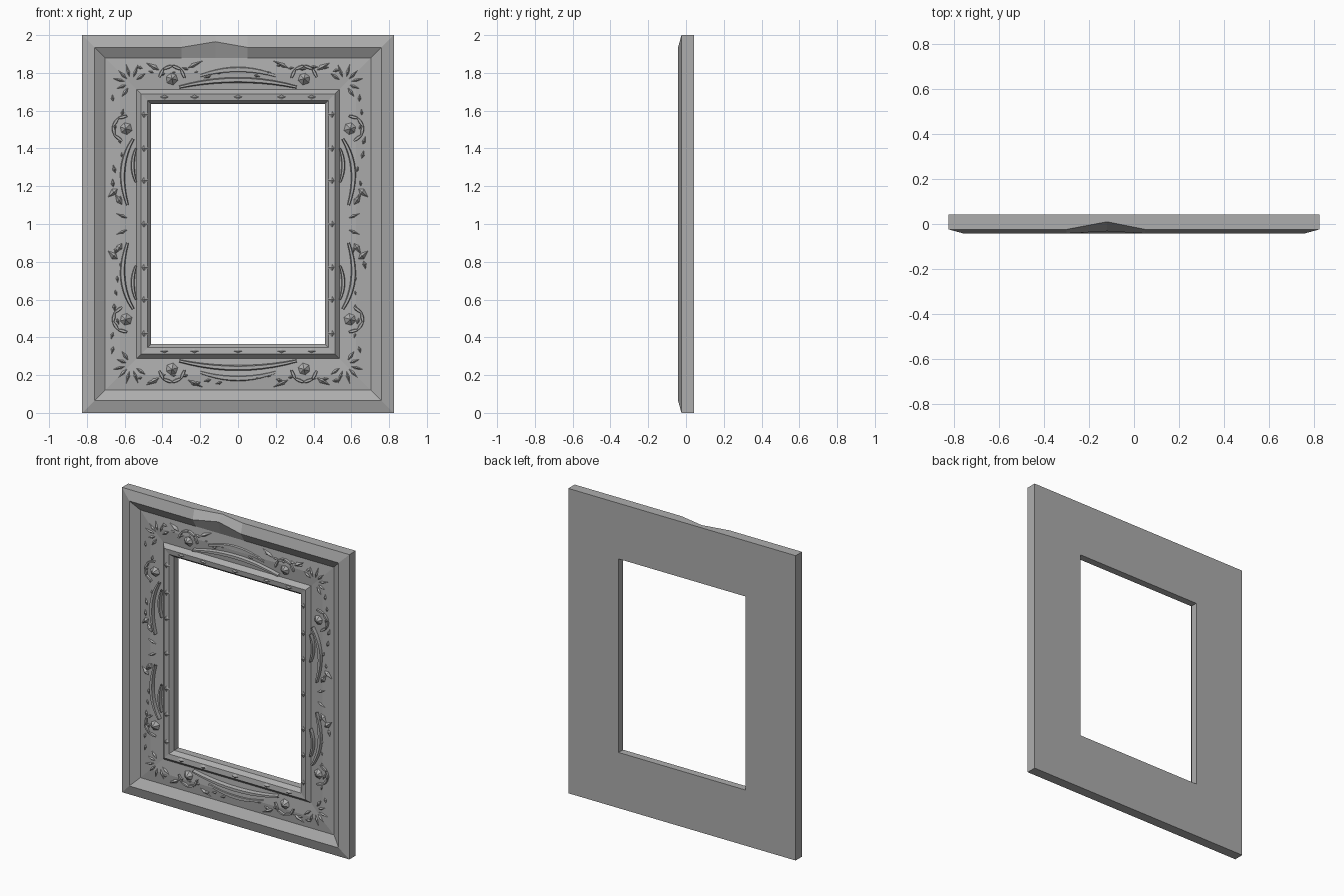
import bpy, bmesh, math, random
from mathutils import Vector

if "Cube" in bpy.data.objects:
    bpy.data.objects.remove(bpy.data.objects["Cube"])
random.seed(4)

grey = bpy.data.materials.new("stone grey")
grey.use_nodes = True
colour = (0.42, 0.42, 0.42, 1)
grey.diffuse_color = colour
grey.node_tree.nodes["Principled BSDF"].inputs["Base Color"].default_value = colour

HX, FIELD = 0.825, -0.008
QUADRANTS = [(sx, sz) for sx in (1, -1) for sz in (1, -1)]


def finish(bm, name, relief=True):
    if relief:
        # open carved pieces always face the front
        bm.normal_update()
        bmesh.ops.reverse_faces(bm, faces=[f for f in bm.faces if f.normal.y > 0])
    else:
        bmesh.ops.recalc_face_normals(bm, faces=bm.faces)
    mesh = bpy.data.meshes.new(name)
    bm.to_mesh(mesh)
    bm.free()
    mesh.materials.append(grey)
    bpy.context.collection.objects.link(bpy.data.objects.new(name, mesh))


def fan(bm, outline, peak):
    """Faceted mound: outline points (x, z) on the field, one raised peak (x, z, y)."""
    ring = [bm.verts.new((x, y, z + 1)) for x, z, y in outline]
    top = bm.verts.new((peak[0], peak[2], peak[1] + 1))
    for i, v in enumerate(ring):
        bm.faces.new((v, ring[(i + 1) % len(ring)], top))


def strap(bm, path, width, height, s):
    """Curved band with a flat crest, tapering to its ends."""
    a, b, c = (Vector(p) for p in path)
    rows, n = [], 10
    for i in range(n + 1):
        t = i / n
        p = a * (1 - t) ** 2 + b * 2 * t * (1 - t) + c * t * t
        d = ((b - a) * (1 - t) + (c - b) * t).normalized()
        side = Vector((-d.y, d.x)) * width * (0.5 + 0.5 * math.sin(math.pi * t))
        row = []
        for k, y in ((-1, 0.0), (-0.5, height), (0.5, height), (1, 0.0)):
            q = p + side * k
            row.append(bm.verts.new((q.x * s[0], y, q.y * s[1] + 1)))
        rows.append(row)
    for r, q in zip(rows, rows[1:]):
        for k in range(3):
            bm.faces.new((r[k], r[k + 1], q[k + 1], q[k]))


def leaf(bm, x, z, angle, length, width, height, s):
    """Pointed leaf with its peak near the root."""
    d = Vector((math.cos(angle), math.sin(angle)))
    n = Vector((-d.y, d.x))
    root = Vector((x, z))
    pts = [root, root + d * length * 0.4 + n * width, root + d * length,
           root + d * length * 0.4 - n * width]
    pk = root + d * length * 0.45
    fan(bm, [(p.x * s[0], p.y * s[1], 0.0) for p in pts], (pk.x * s[0], pk.y * s[1], height))


# Moulded frame: section (inset from the outer edge, depth) swept round with mitred corners
section = [(0, 0.042), (0, -0.024), (0.065, -0.042), (0.122, FIELD), (0.2, -0.016),
           (0.288, FIELD), (0.312, -0.034), (0.345, -0.03), (0.365, -0.005), (0.365, 0.042)]
bm = bmesh.new()
loops = []
for inset, y in section:
    x, z = HX - inset, 1 - inset
    plan = [(-x, -z), (x, -z), (x, z), (0.05, z), (-0.12, z), (-0.3, z), (-x, z)]
    loops.append([bm.verts.new((px, y, pz + 1)) for px, pz in plan])
for i, a in enumerate(loops):
    b = loops[(i + 1) % len(loops)]
    for k in range(len(a)):
        m = (k + 1) % len(a)
        bm.faces.new((a[k], a[m], b[m], b[k]))
# chipped top edge
loops[1][4].co.y = 0.01
loops[2][4].co.z += 0.03
loops[2][4].co.y = -0.032
finish(bm, "moulded_frame", relief=False)

# Pointed beads along the inner lip
bm = bmesh.new()
LX, LZ = HX - 0.328, 1 - 0.328
spots = [(x, s * LZ, 0) for x in (-0.39, -0.23, 0, 0.23, 0.39) for s in (1, -1)]
spots += [(s * LX, z, 1) for z in (-0.58, -0.4, -0.23, 0, 0.23, 0.4, 0.58) for s in (1, -1)]
for x, z, upright in spots:
    w, h = (0.022, 0.035) if upright else (0.035, 0.022)
    fan(bm, [(x - w, z, -0.028), (x, z - h, -0.025), (x + w, z, -0.028), (x, z + h, -0.025)],
        (x, z, -0.041))
finish(bm, "lip_beads")

# Curved straps beside the lip
bm = bmesh.new()
for s in (1, -1):
    strap(bm, [(-0.31, 0.725), (0, 0.8), (0.31, 0.725)], 0.018, -0.034, (1, s))
    strap(bm, [(-0.2, 0.785), (0, 0.85), (0.2, 0.785)], 0.02, -0.022, (1, s))
for s in QUADRANTS:
    strap(bm, [(0.555, 0.45), (0.65, 0.3), (0.585, 0.1)], 0.017, -0.034, s)
    strap(bm, [(0.54, 0.4), (0.575, 0.31), (0.54, 0.22)], 0.012, -0.03, s)
finish(bm, "curved_straps")

# Rosettes: six-sided bud inside a hooked scroll
bm = bmesh.new()
for s in QUADRANTS:
    for x, z, turn in ((0.35, 0.77, 1.6), (0.595, 0.505, 0.2)):
        def ring(r, y):
            return [((x + r * math.cos(a)) * s[0], (z + r * math.sin(a)) * s[1], y)
                    for a in (i * math.pi / 3 + 0.3 for i in range(6))]
        fan(bm, ring(0.047, 0.0), (x * s[0], z * s[1], -0.042))
        fan(bm, ring(0.027, -0.014), (x * s[0], z * s[1], -0.04))
        arms = [(x + 0.068 * math.cos(turn + a), z + 0.068 * math.sin(turn + a))
                for a in (-1.5, -0.75, 0, 0.75, 1.5)]
        for p, q in zip(arms, arms[1:]):
            mid = ((p[0] + q[0]) / 2, (p[1] + q[1]) / 2)
            strap(bm, [p, mid, q], 0.012, -0.026, s)
finish(bm, "rosettes")

# Leaves: corner sprays, tips beside the straps, and scattered foliage
bm = bmesh.new()
for s in QUADRANTS:
    for deg, length in ((-55, 0.13), (-20, 0.12), (15, 0.14), (45, 0.18),
                        (75, 0.14), (110, 0.15), (145, 0.16)):
        leaf(bm, 0.565, 0.745, math.radians(deg), min(length, 0.14), 0.022, -0.025, s)
    leaf(bm, 0.6, 0.08, 1.0, 0.12, 0.03, -0.032, s)
    leaf(bm, 0.62, 0.2, -0.7, 0.11, 0.03, -0.03, s)
    leaf(bm, 0.56, 0.02, 0.4, 0.13, 0.02, -0.026, s)
    leaf(bm, 0.39, 0.8, 0.5, 0.14, 0.025, -0.028, s)
    leaf(bm, 0.3, 0.81, 2.7, 0.16, 0.02, -0.026, s)
    for i in range(8):
        leaf(bm, 0.64 + random.uniform(-0.03, 0.02), 0.1 + i * 0.075,
             random.uniform(1.2, 1.9), 0.09, 0.02, random.uniform(-0.026, -0.02), s)
        leaf(bm, 0.06 + i * 0.06, 0.82 + random.uniform(-0.03, 0.015),
             random.uniform(-0.35, 0.35), 0.09, 0.02, random.uniform(-0.026, -0.02), s)
finish(bm, "carved_leaves")
